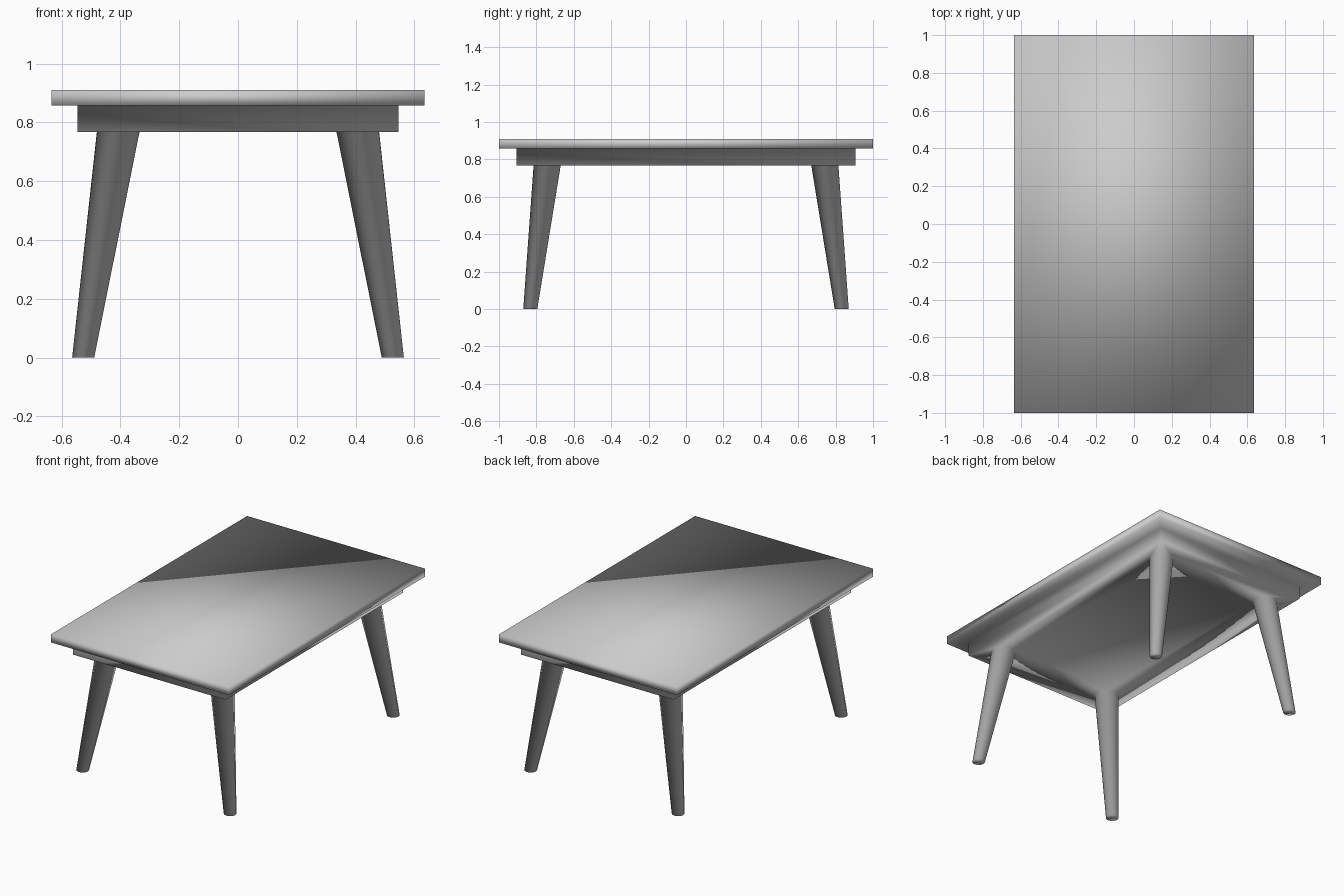
import bpy, bmesh
from math import cos, sin, tau

if "Cube" in bpy.data.objects:
    bpy.data.objects.remove(bpy.data.objects["Cube"])

SIDES = 32
bm = bmesh.new()


def rect(x, y, z):
    return [bm.verts.new((sx * x, sy * y, z))
            for sx, sy in ((-1, -1), (1, -1), (1, 1), (-1, 1))]


def ring(x, y, z, r):
    return [bm.verts.new((x + r * cos(tau * i / SIDES), y + r * sin(tau * i / SIDES), z))
            for i in range(SIDES)]


def bridge(a, b):
    for i in range(len(a)):
        j = (i + 1) % len(a)
        bm.faces.new((a[i], a[j], b[j], b[i]))


def loop_edges(loop):
    return [bm.edges.get((loop[i - 1], loop[i])) for i in range(len(loop))]


# Tabletop slab, stepping in under the overhang to the apron block
levels = [rect(0.635, 1.0, 0.91), rect(0.635, 1.0, 0.857),
          rect(0.545, 0.905, 0.857), rect(0.545, 0.905, 0.767)]
bm.faces.new(levels[0])
for upper, lower in zip(levels, levels[1:]):
    bridge(upper, lower)
outline = loop_edges(levels[-1])

# Splayed, tapered legs growing out of the underside
for sx in (-1, 1):
    for sy in (-1, 1):
        head = ring(sx * 0.4075, sy * 0.7425, 0.767, 0.0725)
        foot = ring(sx * 0.5265, sy * 0.8325, 0.0, 0.0375)
        bridge(head, foot)
        bm.faces.new(foot)
        outline += loop_edges(head)

# Flat underside between the apron edge and the leg tops
bmesh.ops.triangle_fill(bm, edges=outline, use_beauty=True)
inside = [f for f in bm.faces if len(f.verts) == 3
          and all(((abs(v.co.x) - 0.4075) ** 2 + (abs(v.co.y) - 0.7425) ** 2) < 0.0054
                  and v.co.x * f.verts[0].co.x > 0 and v.co.y * f.verts[0].co.y > 0
                  for v in f.verts)]
bmesh.ops.delete(bm, geom=inside, context='FACES_ONLY')

# Soft shading over the whole continuous surface
bmesh.ops.recalc_face_normals(bm, faces=bm.faces)
for f in bm.faces:
    f.smooth = True
mesh = bpy.data.meshes.new("table")
bm.to_mesh(mesh)
bm.free()
table = bpy.data.objects.new("table", mesh)
bpy.context.collection.objects.link(table)
